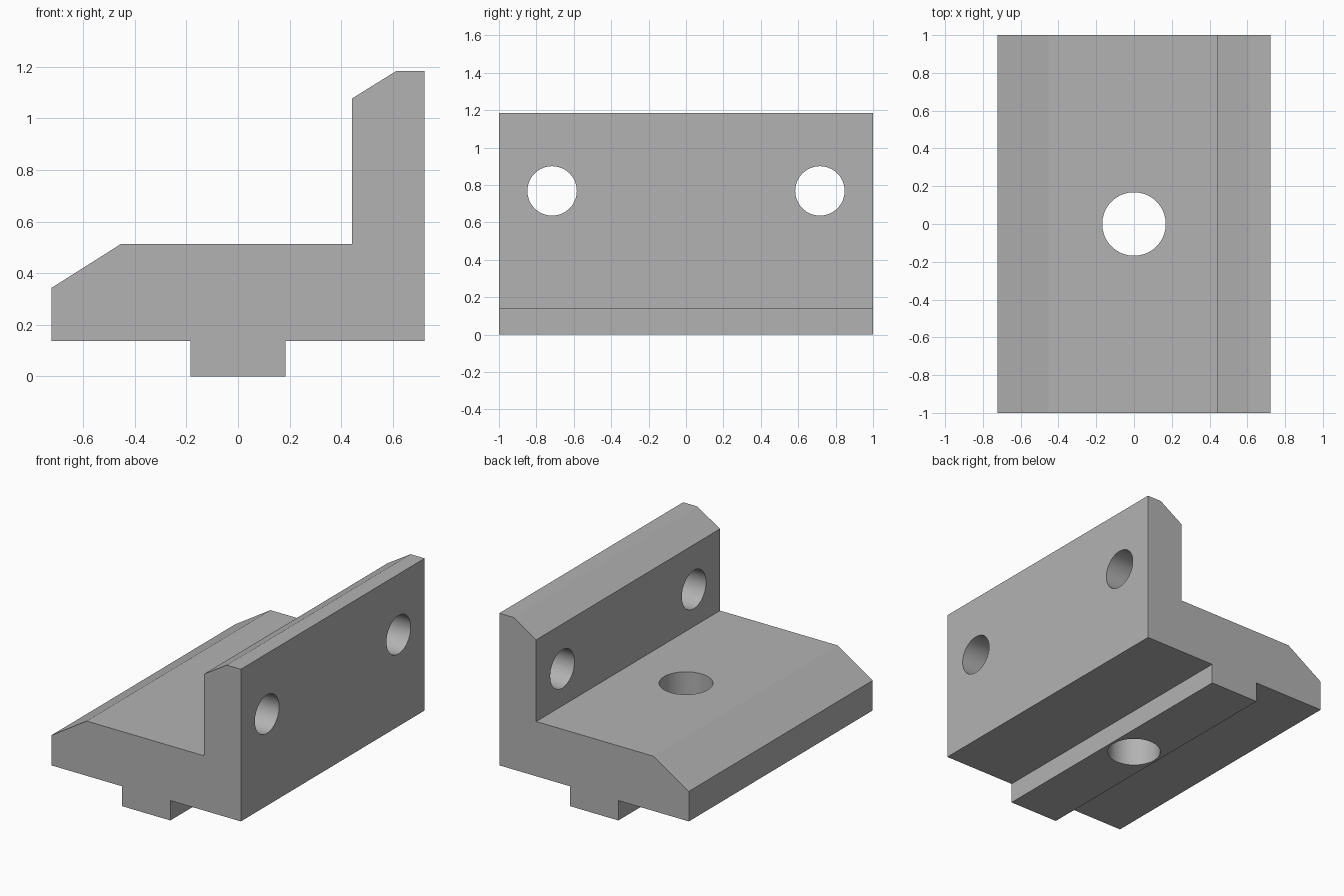
import bpy
import bmesh
import math

cube = bpy.data.objects.get("Cube")
if cube:
    bpy.data.objects.remove(cube, do_unlink=True)

# Plain grey material
grey = bpy.data.materials.new("plain grey")
grey.use_nodes = True
colour = (0.45, 0.45, 0.45, 1)
grey.diffuse_color = colour
grey.node_tree.nodes["Principled BSDF"].inputs["Base Color"].default_value = colour

# Bracket body: side profile (x, z) extruded along its length
profile = [
    (-0.185, 0), (0.185, 0), (0.185, 0.137),        # locating tongue
    (0.722, 0.137), (0.722, 1.185), (0.615, 1.185), # upright wall
    (0.441, 1.077), (0.441, 0.514),                 # wall bevel, inner corner
    (-0.453, 0.514), (-0.722, 0.344),               # base top, sloped edge
    (-0.722, 0.137), (-0.185, 0.137),
]
bm = bmesh.new()
face = bm.faces.new([bm.verts.new((x, -1, z)) for x, z in profile])
grown = bmesh.ops.extrude_face_region(bm, geom=[face])
new_verts = [g for g in grown["geom"] if isinstance(g, bmesh.types.BMVert)]
bmesh.ops.translate(bm, verts=new_verts, vec=(0, 2, 0))
bmesh.ops.recalc_face_normals(bm, faces=bm.faces[:])
mesh = bpy.data.meshes.new("bracket_body")
bm.to_mesh(mesh)
bm.free()
mesh.materials.append(grey)
body = bpy.data.objects.new("bracket_body", mesh)
bpy.context.collection.objects.link(body)


def drill(name, radius, location, rotation=(0, 0, 0)):
    """Cut a round through hole and discard the cutter."""
    bpy.ops.mesh.primitive_cylinder_add(
        vertices=64, radius=radius, depth=1.4, location=location, rotation=rotation)
    cutter = bpy.context.object
    cutter.name = name
    cutter.hide_render = True
    cutter.data.materials.append(grey)
    bpy.ops.object.select_all(action="DESELECT")
    body.select_set(True)
    bpy.context.view_layer.objects.active = body
    cut = body.modifiers.new(name, "BOOLEAN")
    cut.operation = "DIFFERENCE"
    cut.solver = "EXACT"
    cut.object = cutter
    bpy.ops.object.modifier_apply(modifier=cut.name)
    bpy.data.objects.remove(cutter, do_unlink=True)


# Central hole in the base, pair of holes in the wall
drill("base_hole", 0.168, (0, 0, 0.3))
for side in (-1, 1):
    drill("wall_hole", 0.132, (0.6, side * 0.716, 0.768), (0, math.pi / 2, 0))

# Smooth hole walls, crisp edges elsewhere
bpy.ops.object.shade_smooth_by_angle(angle=math.radians(25))
